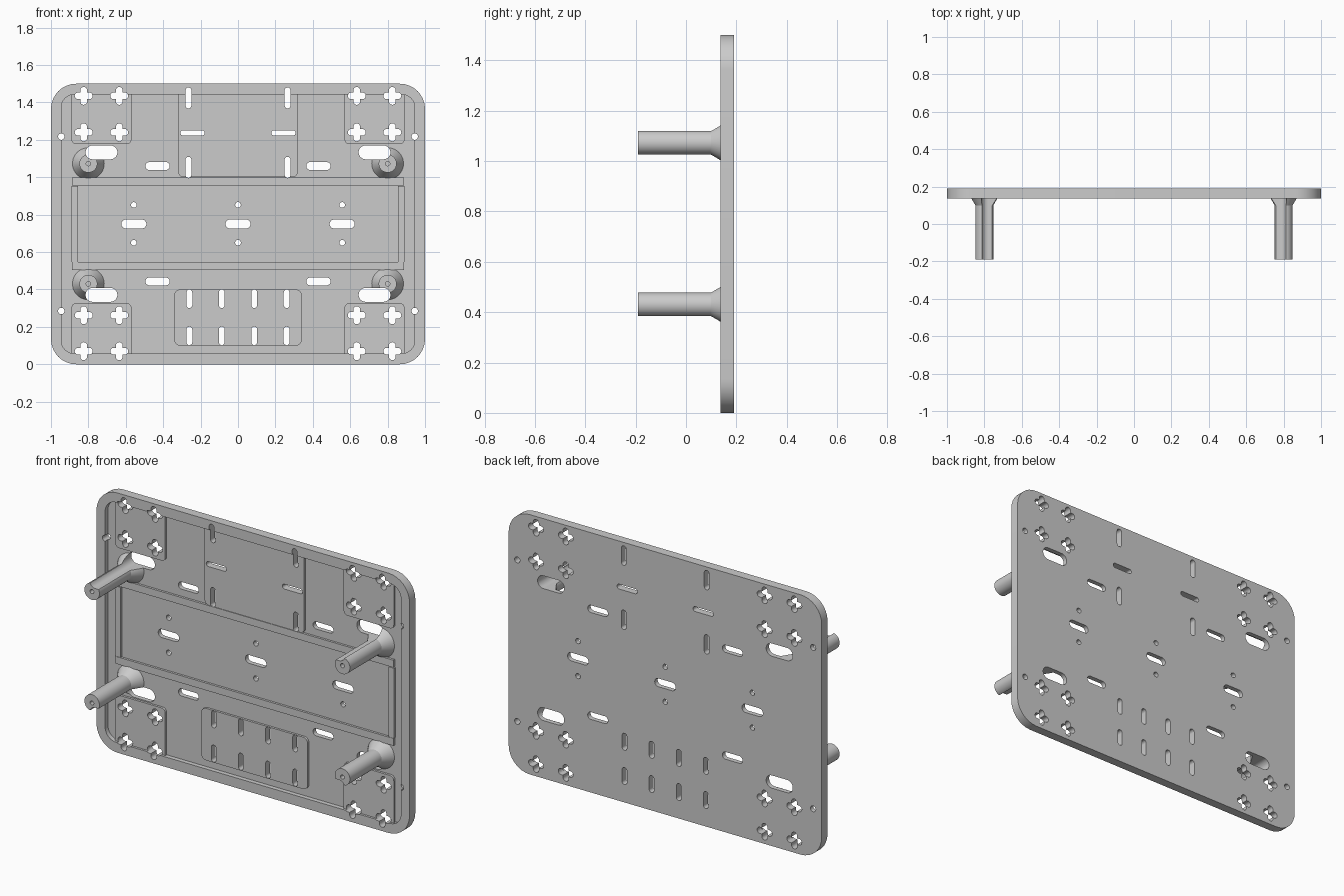
import bpy, bmesh, math
from mathutils import Vector, Matrix

if "Cube" in bpy.data.objects:
    bpy.data.objects.remove(bpy.data.objects["Cube"])

FRONT, BACK, FLOOR, PAD = 0.137, 0.19, 0.163, 0.15
EMBED = 0.004


def arc(cx, cz, r, a0, a1, n=8):
    return [(cx + r * math.cos(math.radians(a0 + (a1 - a0) * i / n)),
             cz + r * math.sin(math.radians(a0 + (a1 - a0) * i / n))) for i in range(n + 1)]


def rounded(x, z, w, h, r):
    """Rounded rectangle outline; r = half the short side gives a slot or circle."""
    a, b, pts = w / 2 - r, h / 2 - r, []
    for sx, sz, a0 in ((1, 1, 0), (-1, 1, 90), (-1, -1, 180), (1, -1, 270)):
        pts += arc(x + sx * a, z + sz * b, r, a0, a0 + 90) if r else [(x + sx * a, z + sz * b)]
    return pts


def slot(x, z, w, h):
    return rounded(x, z, w, h, min(w, h) / 2)


def plus(x, z, reach=0.048, r=0.018):
    pts = []
    for k in range(4):
        a = math.radians(90 * k)
        d, c = Vector((math.cos(a), math.sin(a))), Vector((x, z))
        e = c + d * (reach - r)
        pts += arc(e.x, e.y, r, 90 * k - 90, 90 * k + 90)
        n = c + (d + Vector((-d.y, d.x))) * r
        pts.append((n.x, n.y))
    return pts


def prisms(name, outlines, y0, y1):
    """Extrude outlines in the xz plane between two depths into one object."""
    bm = bmesh.new()
    for pts in outlines:
        vs = []
        for x, z in pts:
            if not vs or (vs[-1].co - Vector((x, y0, z))).length > 1e-5:
                vs.append(bm.verts.new((x, y0, z)))
        if (vs[0].co - vs[-1].co).length < 1e-5:
            bm.verts.remove(vs.pop())
        f = bm.faces.new(vs)
        ext = bmesh.ops.extrude_face_region(bm, geom=[f])
        bmesh.ops.translate(bm, vec=(0, y1 - y0, 0),
                            verts=[v for v in ext["geom"] if isinstance(v, bmesh.types.BMVert)])
    return finish(name, bm)


def finish(name, bm):
    bmesh.ops.recalc_face_normals(bm, faces=bm.faces)
    me = bpy.data.meshes.new(name)
    bm.to_mesh(me)
    bm.free()
    ob = bpy.data.objects.new(name, me)
    bpy.context.collection.objects.link(ob)
    return ob


def post(name, x, z):
    """Standoff with flared foot and blind screw hole, turned about the y axis."""
    prof = [(0, 0.05), (0.012, 0.05), (0.012, -0.19), (0.048, -0.19), (0.048, 0.10),
            (0.085, FLOOR), (0.085, FLOOR + EMBED), (0, FLOOR + EMBED)]
    bm = bmesh.new()
    vs = [bm.verts.new((r, y, 0)) for r, y in prof]
    es = [bm.edges.new(p) for p in zip(vs, vs[1:])]
    bmesh.ops.spin(bm, geom=vs + es, cent=(0, 0, 0), axis=(0, 1, 0), angle=math.tau, steps=40)
    bmesh.ops.remove_doubles(bm, verts=bm.verts, dist=1e-5)
    bmesh.ops.transform(bm, matrix=Matrix.Translation((x, 0, z)), verts=bm.verts)
    return finish(name, bm)


# Every opening that runs through the panel
holes = []
for s in (-1, 1):
    holes += [plus(s * x, z) for x in (0.825, 0.635) for z in (1.435, 1.24, 0.262, 0.07)]
    holes += [slot(s * 0.73, z, 0.17, 0.074) for z in (1.133, 0.371)]      # cable slots
    holes += [slot(s * 0.43, z, 0.13, 0.042) for z in (1.06, 0.443)]
    holes += [slot(s * 0.945, z, 0.034, 0.034) for z in (1.217, 0.285)]    # rim holes
    holes += [slot(s * 0.265, z, 0.031, 0.112) for z in (1.424, 1.053)]
    holes += [slot(s * 0.243, 1.237, 0.13, 0.028)]
    holes += [slot(s * x, z, 0.031, 0.098) for x in (0.26, 0.087) for z in (0.35, 0.152)]
for x in (-0.557, 0, 0.557):
    holes += [slot(x, 0.75, 0.134, 0.048)]
    holes += [slot(x, z, 0.03, 0.03) for z in (0.852, 0.65)]
cutter = prisms("hole_cutter", holes, -0.3, 0.3)

# Panel with recessed front
panel = prisms("panel", [rounded(0, 0.75, 2, 1.5, 0.135)], FRONT, BACK)
recess = prisms("recess_cutter", [rounded(0, 0.75, 1.89, 1.385, 0.07)], FRONT - 0.1, FLOOR)

# Raised pads
e = EMBED
parts = [panel]
for s, side in ((-1, "left"), (1, "right")):
    for z0, z1, lvl in ((1.177, 1.4425 + e, "upper"), (0.0575 - e, 0.327, "lower")):
        free = z0 if lvl == "upper" else z1
        sgn = 1 if lvl == "upper" else -1
        edge = z1 if lvl == "upper" else z0
        r = 0.025
        inner, outer = s * 0.57, s * 0.89
        pts = [(outer, edge), (inner, edge)]
        for cx, a0, a1 in ((inner - s * r, 0, 90), (outer + s * -r, 90, 180)):
            pts += [(cx + s * -1 * -math.cos(math.radians(a)) * r, free + sgn * r - sgn * math.sin(math.radians(a)) * r)
                    for a in [a0 + (a1 - a0) * i / 6 for i in range(7)]] if cx == inner - s * r else \
                   [(outer - s * r + s * r * abs(math.cos(math.radians(a))), free + sgn * r - sgn * math.sin(math.radians(a)) * r)
                    for a in [a0 + (a1 - a0) * i / 6 for i in range(7)]]
        # simple mirrored outline: rounded only on the free edge
        lo, hi = min(abs(inner), abs(outer)), max(abs(inner), abs(outer))
        pts = [(s * lo, edge), (s * hi, edge)]
        pts += [(s * x, free + sgn * (r - q)) for x, q in arc(hi - r, 0, r, 0, 90)]
        pts += [(s * x, free + sgn * (r - q)) for x, q in arc(lo + r, 0, r, 90, 180)]
        parts.append(prisms(f"{lvl}_{side}_pad", [pts], PAD, FLOOR + e))

top = [(-0.318, 1.4425 + e), (0.318, 1.4425 + e)] + arc(0.293, 1.025, 0.025, 0, -90) \
    + arc(-0.293, 1.025, 0.025, -90, -180)
parts.append(prisms("top_centre_pad", [top], PAD, FLOOR + e))
parts.append(prisms("bottom_centre_pad", [rounded(0, 0.25, 0.68, 0.3, 0.03)], PAD, FLOOR + e))

# Rib frame around the middle bay
parts.append(prisms("long_ribs", [rounded(0, z, 1.775, 0.042, 0) for z in (0.977, 0.525)], PAD, FLOOR + e))
parts.append(prisms("end_ribs", [rounded(s * 0.873, 0.75, 0.036, 0.405, 0) for s in (-1, 1)], PAD, FLOOR + e))

# Four mounting posts, notched by the cable slots
for s, side in ((-1, "left"), (1, "right")):
    for z, lvl in ((1.073, "upper"), (0.43, "lower")):
        parts.append(post(f"{lvl}_{side}_post", s * 0.8, z))


def cut(ob, tool):
    m = ob.modifiers.new("cut", "BOOLEAN")
    m.operation, m.solver, m.object = "DIFFERENCE", "EXACT", tool


cut(panel, recess)
for ob in parts:
    cut(ob, cutter)
    bpy.ops.object.select_all(action="DESELECT")
    ob.select_set(True)
    bpy.context.view_layer.objects.active = ob
    bpy.ops.object.convert(target="MESH")
    bpy.ops.object.shade_smooth_by_angle(angle=math.radians(30))
for c in (cutter, recess):
    bpy.data.objects.remove(c)
